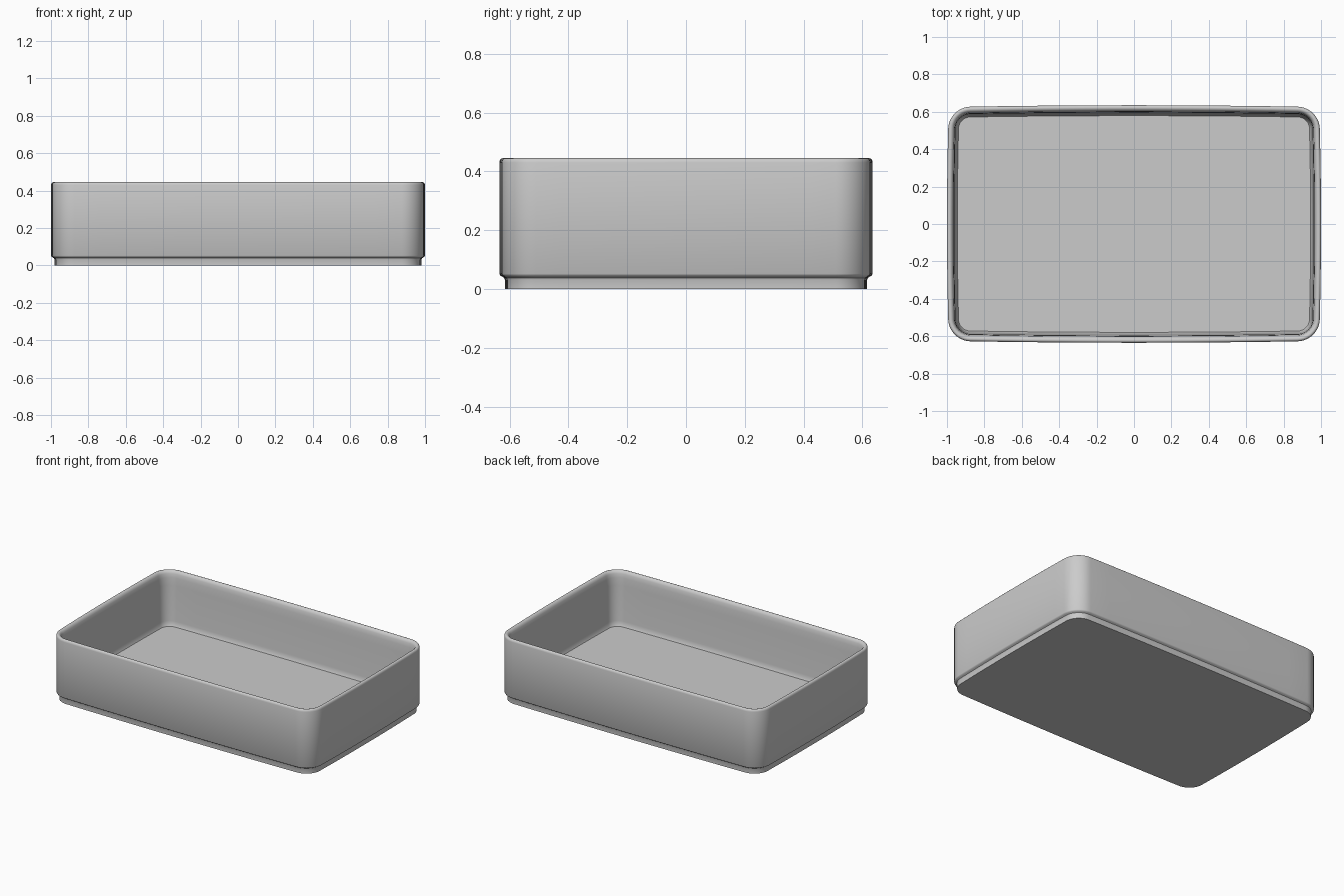
import bpy, bmesh, math

if "Cube" in bpy.data.objects:
    bpy.data.objects.remove(bpy.data.objects["Cube"])

HX, HY = 1.0, 0.635      # outer half sizes
RADIUS, BULGE = 0.115, 0.010
ARC, SIDE = 10, 12       # steps per corner and per side


def ring_points(inset):
    """Rounded rectangle with slightly bowed sides, inset from the outer wall."""
    hx, hy = HX - BULGE, HY - BULGE
    cx, cy = hx - RADIUS, hy - RADIUS
    r = RADIUS - inset
    centres = [(cx, cy), (-cx, cy), (-cx, -cy), (cx, -cy)]
    pts = []
    for i, (px, py) in enumerate(centres):
        for k in range(ARC + 1):
            a = math.pi / 2 * (i + k / ARC)
            pts.append((px + r * math.cos(a), py + r * math.sin(a)))
        x0, y0 = pts[-1]
        nx, ny = centres[(i + 1) % 4]
        a = math.pi / 2 * (i + 1)
        x1, y1 = nx + r * math.cos(a), ny + r * math.sin(a)
        for k in range(1, SIDE):
            t = k / SIDE
            pts.append((x0 + (x1 - x0) * t, y0 + (y1 - y0) * t))
    # bow the sides outward
    out = []
    for x, y in pts:
        bx = BULGE * (1 - (y / hy) ** 2)
        by = BULGE * (1 - (x / hx) ** 2)
        out.append((x * (1 + bx / hx), y * (1 + by / hy)))
    return out


# Wall cross-section as (inset, height): foot, step, outer wall, rim, inner wall
profile = [
    (0.019, 0.0), (0.019, 0.030), (0.016, 0.038), (0.008, 0.043), (0.003, 0.046),
    (0.0, 0.052), (0.0, 0.430), (0.002, 0.438), (0.006, 0.443), (0.012, 0.445),
    (0.020, 0.443), (0.027, 0.437), (0.032, 0.426), (0.036, 0.400),
    (0.039, 0.350), (0.046, 0.110), (0.049, 0.087), (0.055, 0.075),
]

bm = bmesh.new()
rings = [[bm.verts.new((x, y, z)) for x, y in ring_points(inset)]
         for inset, z in profile]
for lower, upper in zip(rings, rings[1:]):
    n = len(lower)
    for j in range(n):
        k = (j + 1) % n
        bm.faces.new((lower[j], lower[k], upper[k], upper[j]))

# Underside and inner floor
bm.faces.new(list(reversed(rings[0])))
bm.faces.new(rings[-1])
bmesh.ops.recalc_face_normals(bm, faces=bm.faces)

mesh = bpy.data.meshes.new("tray")
bm.to_mesh(mesh)
bm.free()
tray = bpy.data.objects.new("tray", mesh)
bpy.context.collection.objects.link(tray)
bpy.context.view_layer.objects.active = tray
tray.select_set(True)
bpy.ops.object.shade_smooth_by_angle(angle=math.radians(35))
